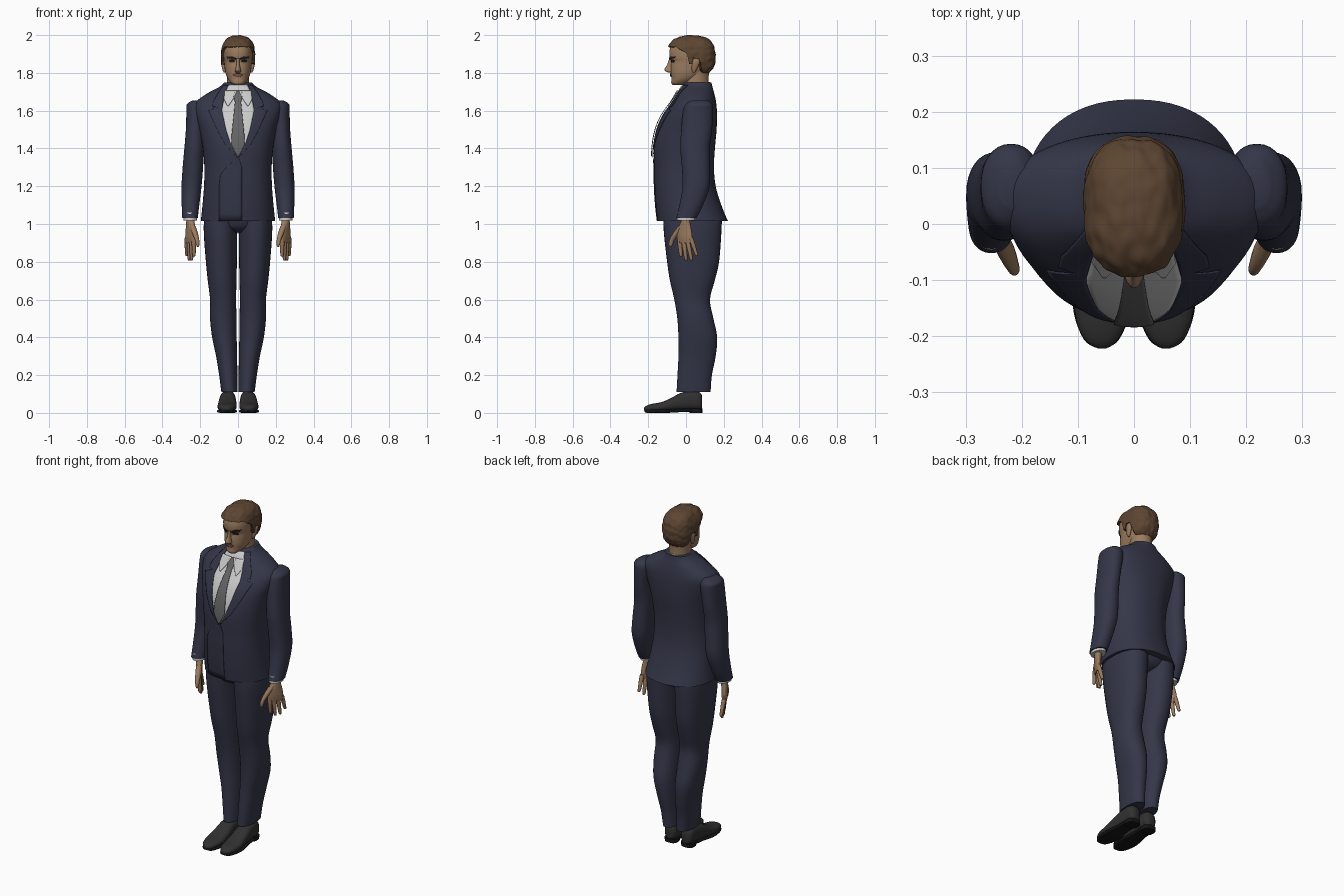
import bpy, bmesh, math
from mathutils import Vector, noise
from mathutils.bvhtree import BVHTree

COLORS = {"suit": (0.035, 0.037, 0.065), "shirt": (0.75, 0.75, 0.77), "tie": (0.13, 0.13, 0.13),
          "skin": (0.33, 0.2, 0.115), "lips": (0.2, 0.09, 0.065), "hair": (0.11, 0.06, 0.032),
          "dark": (0.02, 0.017, 0.015), "shoe": (0.03, 0.03, 0.03), "sole": (0.008, 0.008, 0.008)}
MATS = {}
for key, rgb in COLORS.items():
    MATS[key] = bpy.data.materials.new(key)
    MATS[key].diffuse_color = (*rgb, 1)


def finish(name, bm, color, mirror=False):
    bmesh.ops.recalc_face_normals(bm, faces=bm.faces)
    me = bpy.data.meshes.new(name)
    bm.to_mesh(me)
    bm.free()
    me.shade_smooth()
    me.set_sharp_from_angle(angle=math.radians(45))
    me.materials.append(MATS[color])
    ob = bpy.data.objects.new(name, me)
    bpy.context.collection.objects.link(ob)
    if mirror:
        m = ob.modifiers.new("mirror", "MIRROR")
        m.use_mirror_merge = False
    return ob


def smooth_path(secs, steps):
    out = []
    for i in range(len(secs) - 1):
        p0, p1, p2, p3 = (secs[max(0, min(len(secs) - 1, i + k))] for k in (-1, 0, 1, 2))
        for s in range(steps):
            t = s / steps
            out.append([0.5 * (2 * b + (c - a) * t + (2 * a - 5 * b + 4 * c - d) * t * t
                               + (3 * b - a - 3 * c + d) * t ** 3)
                        for a, b, c, d in zip(p0, p1, p2, p3)])
    return out + [list(secs[-1])]


# Loft of rounded sections; each section is (height, a min, a max, b min, b max)
def loft(name, secs, color, mirror=False, n=32, steps=4, power=2.0, axis="z", turn=0.0):
    bm = bmesh.new()
    rings = []
    for h, a0, a1, b0, b1 in smooth_path(secs, steps):
        ring = []
        for k in range(n):
            c, s = math.cos(2 * math.pi * k / n), math.sin(2 * math.pi * k / n)
            u = math.copysign(abs(c) ** (2 / power), c) * (a1 - a0) / 2
            v = math.copysign(abs(s) ** (2 / power), s) * (b1 - b0) / 2
            a = (a0 + a1) / 2 + u * math.cos(turn) - v * math.sin(turn)
            b = (b0 + b1) / 2 + u * math.sin(turn) + v * math.cos(turn)
            ring.append(bm.verts.new((a, b, h) if axis == "z" else (a, h, b)))
        rings.append(ring)
    for r, q in zip(rings, rings[1:]):
        for k in range(n):
            bm.faces.new((r[k], r[(k + 1) % n], q[(k + 1) % n], q[k]))
    bm.faces.new(rings[0])
    bm.faces.new(rings[-1])
    return finish(name, bm, color, mirror)


def sym(*secs):
    return [(z, -x, x, y0, y1) for z, x, y0, y1 in secs]


# Thin cloth patch laid on the front of a body; rows are (z, x min, x max)
def drape(name, rows, body, color, lift, mirror=False, cols=8, steps=5):
    tree = BVHTree.FromPolygons([v.co for v in body.data.vertices],
                                [p.vertices[:] for p in body.data.polygons])
    bm = bmesh.new()
    grid = []
    for i in range((len(rows) - 1) * steps + 1):
        j = min(i // steps, len(rows) - 2)
        t = i / steps - j
        z, x0, x1 = (a + (b - a) * t for a, b in zip(rows[j], rows[j + 1]))
        line = []
        for c in range(cols + 1):
            x = x0 + (x1 - x0) * c / cols
            hit = tree.ray_cast(Vector((x, -1, z)), Vector((0, 1, 0)))[0]
            if hit is None:
                hit = tree.find_nearest(Vector((x, -0.05, z)))[0]
            line.append(bm.verts.new((x, hit.y - lift, z)))
        grid.append(line)
    for r, q in zip(grid, grid[1:]):
        for c in range(cols):
            bm.faces.new((r[c], r[c + 1], q[c + 1], q[c]))
    ob = finish(name, bm, color, mirror)
    s = ob.modifiers.new("thickness", "SOLIDIFY")
    s.thickness, s.offset = 0.003, 0
    return ob


# Jacket body and sleeves
jacket = loft("jacket_body", sym(
    (1.015, .197, -.15, .222), (1.1, .188, -.16, .187), (1.2, .18, -.166, .157),
    (1.3, .178, -.168, .148), (1.4, .186, -.17, .153), (1.5, .203, -.153, .162),
    (1.58, .225, -.118, .164), (1.64, .228, -.075, .16), (1.69, .165, -.045, .15),
    (1.725, .1, -.025, .14), (1.748, .075, -.005, .135)), "suit", n=64, power=2.25)
loft("sleeve", [
    (1.655, .19, .24, .03, .115), (1.635, .17, .27, .0, .138), (1.6, .165, .273, -.015, .143),
    (1.5, .178, .276, -.025, .138), (1.4, .18, .284, -.03, .125), (1.3, .185, .293, -.022, .127),
    (1.2, .193, .299, -.018, .125), (1.1, .205, .298, -.035, .09),
    (1.032, .213, .295, -.052, .056)], "suit", True, power=2.2)
loft("shirt_cuff", [(1.06, .218, .291, -.046, .05), (1.018, .217, .288, -.048, .048)],
     "shirt", True, steps=1)

# Shirt front, tie, lapels and overlapping jacket front
drape("shirt_front", [(1.355, -.003, .003), (1.42, -.04, .04), (1.5, -.066, .066),
                      (1.6, -.086, .086), (1.7, -.066, .066), (1.735, -.05, .05)],
      jacket, "shirt", .003, cols=16)
drape("shirt_collar_wing", [(1.625, .05, .056), (1.66, .026, .074), (1.705, .005, .07)],
      jacket, "shirt", .012, True)
drape("tie", [(1.357, -.003, .003), (1.42, -.036, .036), (1.47, -.034, .034),
              (1.645, -.016, .016), (1.69, -.027, .027), (1.705, -.02, .02)],
      jacket, "tie", .012)
drape("lapel", [(1.352, 0, .004), (1.42, .038, .066), (1.5, .064, .11), (1.6, .085, .155),
                (1.618, .084, .105), (1.622, .083, .135), (1.65, .078, .13), (1.7, .066, .1),
                (1.735, .052, .075)], jacket, "suit", .006, True)
drape("jacket_front_flap", [(1.017, -.1, .02), (1.2, -.1, .02), (1.26, -.093, .02),
                            (1.3, -.06, .02), (1.352, -.003, .003)], jacket, "suit", .003)

# Trousers
loft("trouser_leg", [
    (1.03, .0, .18, -.12, .19), (.95, .004, .181, -.117, .187), (.8, .006, .17, -.1, .175),
    (.7, .008, .16, -.085, .152), (.6, .01, .148, -.062, .127), (.5, .008, .148, -.046, .145),
    (.4, .007, .137, -.04, .165), (.3, .005, .116, -.04, .157), (.2, .003, .1, -.045, .137),
    (.11, .002, .088, -.05, .13)], "suit", True, power=2.2)
loft("trouser_seat", sym((1.03, .175, -.12, .19), (.98, .12, -.1, .16), (.955, .03, -.05, .1)),
     "suit", power=2.2)

# Shoes with sole and heel
loft("shoe", [
    (-.222, .05, .064, .014, .028), (-.21, .032, .085, .008, .038), (-.18, .015, .101, .008, .048),
    (-.13, .007, .108, .008, .057), (-.08, .008, .105, .01, .078), (-.03, .01, .1, .012, .105),
    (.03, .014, .094, .015, .118), (.07, .018, .09, .015, .11), (.086, .032, .076, .025, .09)],
    "shoe", True, power=2.5, axis="y")
loft("shoe_sole", [
    (-.22, .045, .07, .006, .018), (-.205, .026, .09, 0, .018), (-.16, .008, .107, 0, .018),
    (-.1, .006, .11, 0, .018), (-.03, .016, .098, .004, .022), (.02, .016, .094, .006, .024),
    (.084, .028, .082, .006, .024)], "sole", True, power=4, axis="y")
loft("shoe_heel", [(0, .017, .092, .018, .086), (.024, .015, .093, .014, .087)],
     "sole", True, steps=1, power=3)

# Hands: palm, four fingers, thumb
TURN = -0.55
loft("palm", [(1.05, .232, .272, -.022, .026), (1.01, .232, .272, -.03, .024),
              (.97, .232, .268, -.052, .034), (.93, .234, .268, -.054, .04),
              (.9, .24, .266, -.046, .04)], "skin", True, n=20, turn=TURN)
for i, tip in enumerate((.832, .812, .812, .835)):
    off = -.034 + i * .024
    path = [((.251 - off * math.sin(TURN)) + .0 * k, -.006 + off * math.cos(TURN) * (1 + .12 * k)
             + .006 * k, .925 + (tip - .925) * k / 3) for k in range(4)]
    secs = [(z, x - r, x + r, y - r, y + r)
            for (x, y, z), r in zip(path, (.012, .012, .0105, .008))]
    x, y, z = path[-1]
    loft("finger", secs + [(z - .005, x - .002, x + .002, y - .002, y + .002)],
         "skin", True, n=12, steps=3)
loft("thumb", [(.99, .225, .257, -.04, -.005), (.95, .212, .242, -.07, -.03),
               (.915, .205, .228, -.088, -.06), (.89, .204, .222, -.092, -.07),
               (.878, .21, .216, -.086, -.08)], "skin", True, n=14)

# Neck and tilted shirt collar
loft("neck", sym((1.66, .06, -.01, .125), (1.72, .058, -.014, .122), (1.78, .058, -.01, .12),
                 (1.83, .06, 0, .125)), "skin")
collar = loft("shirt_collar", sym((1.655, .078, -.05, .132), (1.7, .072, -.036, .13),
                                  (1.73, .065, -.022, .126)), "shirt")
for v in collar.data.vertices:
    v.co.z += .3 * (v.co.y - .05)

# Head and face
head = loft("head", sym(
    (1.735, .02, -.068, -.025), (1.747, .038, -.078, .015), (1.77, .055, -.077, .06),
    (1.8, .066, -.081, .1), (1.83, .071, -.081, .125), (1.86, .074, -.078, .14),
    (1.882, .076, -.087, .143), (1.92, .076, -.087, .14), (1.96, .066, -.07, .12),
    (1.982, .035, -.03, .08)), "skin", n=48, power=2.3)
loft("nose", sym((1.876, .009, -.089, -.06), (1.845, .009, -.099, -.06), (1.82, .014, -.114, -.06),
                 (1.808, .017, -.108, -.06), (1.801, .009, -.09, -.06)), "skin", n=20)
loft("ear", [(1.802, .066, .076, .035, .047), (1.82, .066, .083, .03, .058),
             (1.85, .068, .09, .032, .072), (1.868, .07, .09, .036, .072),
             (1.876, .074, .084, .046, .062)], "skin", True, n=20)
drape("eyebrow", [(1.871, .012, .03), (1.878, .012, .055), (1.887, .035, .06)],
      head, "dark", .003, True)
drape("eye", [(1.855, .025, .04), (1.86, .018, .048), (1.867, .022, .046)],
      head, "dark", .002, True)
drape("lips", [(1.779, -.012, .012), (1.79, -.026, .026), (1.798, -.01, .01)], head, "lips", .003)


# Wavy hair: rounded block, tucked under the scalp below the hairline
def hairline(y):
    pts = [(-.2, 1.94), (-.055, 1.935), (-.03, 1.92), (.005, 1.9), (.015, 1.845), (.033, 1.845),
           (.04, 1.878), (.07, 1.87), (.085, 1.8), (.3, 1.79)]
    for (ya, za), (yb, zb) in zip(pts, pts[1:]):
        if y <= yb:
            return za + (zb - za) * (y - ya) / (yb - ya)
    return 1.8


bm = bmesh.new()
bmesh.ops.create_icosphere(bm, subdivisions=6, radius=1)
for v in bm.verts:
    d = v.co.normalized()
    d *= sum(abs(c) ** 2.6 for c in d) ** (-1 / 2.6)
    p = Vector((d.x * .092, .028 + d.y * .128, 1.888 + d.z * .112))
    wave = noise.noise(Vector((p.x * 45, p.y * 28, p.z * 45)))
    d *= 1 + .035 * wave
    p = Vector((d.x * .09, .028 + d.y * .127, 1.888 + d.z * .11))
    if p.z < hairline(p.y):
        p.x *= .68
        p.y = .03 + (p.y - .03) * .68
    v.co = p
finish("hair", bm, "hair")
